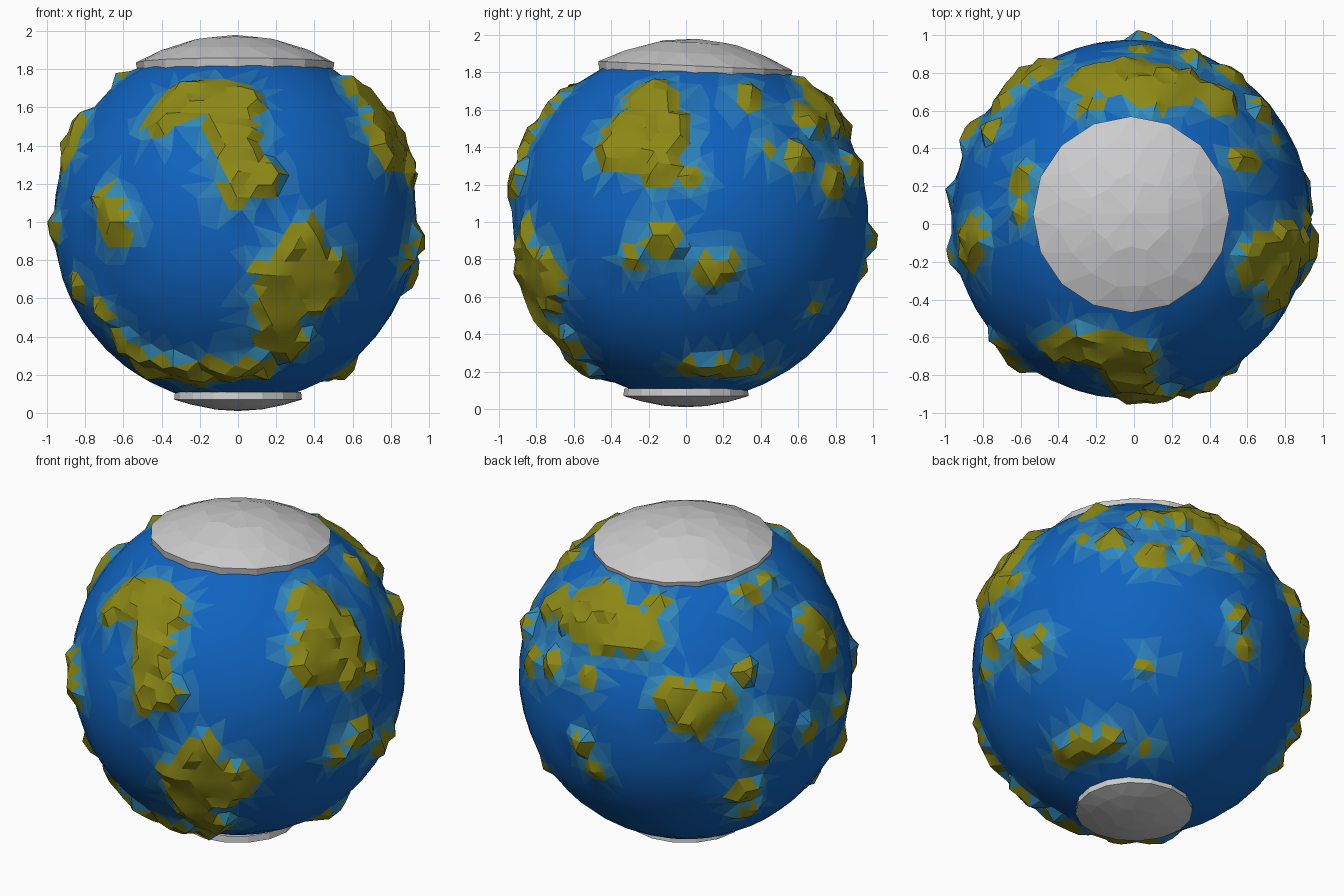
import bpy, bmesh, math, random
from mathutils import Vector, Matrix, noise

if "Cube" in bpy.data.objects:
    bpy.data.objects.remove(bpy.data.objects["Cube"])

random.seed(4)
CENTRE = Vector((-0.015, 0.025, 1.0))
R = 0.95
blobs = []  # (unit direction, radius) discs which merge into land


def land(azimuth, elevation, spots):
    """Place land discs as seen from one direction: (across, up, radius)."""
    a, e = math.radians(azimuth), math.radians(elevation)
    toward = Vector((math.cos(a) * math.cos(e), math.sin(a) * math.cos(e), math.sin(e)))
    right = Vector((-math.sin(a), math.cos(a), 0))
    up = toward.cross(right)
    for u, v, r in spots:
        u, v = u / 0.99, v / 0.99
        w = math.sqrt(max(0.0, 1 - u * u - v * v))
        blobs.append(((right * u + up * v + toward * w).normalized(), r))


# Front upper continent
land(-90, 0, [(-.42, .54, .08), (-.28, .65, .12), (-.06, .64, .18), (.0, .47, .13),
              (.03, .32, .12), (.16, .23, .08), (.0, .17, .08)])
# Front lower continent and its southern tail
land(-90, 0, [(.36, -.17, .14), (.25, -.3, .14), (.49, -.3, .15), (.4, -.08, .08),
              (.25, -.45, .15), (.42, -.42, .1), (.2, -.6, .1), (.3, -.66, .1),
              (.15, -.77, .08), (.05, -.79, .09)])
# Southern arc and left islands
land(-90, 0, [(-.59, -.65, .08), (-.45, -.77, .13), (-.27, -.82, .13), (-.1, -.8, .09),
              (-.7, -.5, .06), (-.85, -.36, .06), (-.69, .12, .07), (-.64, -.02, .1)])
# Right continent
land(0, 0, [(-.33, .45, .18), (-.2, .5, .19), (-.22, .68, .13), (-.17, .3, .11),
            (-.43, .4, .11), (.0, .25, .05)])
# Right islands
land(0, 0, [(-.31, -.2, .06), (-.17, -.12, .1), (.11, -.27, .09), (.2, -.25, .06),
            (.02, -.8, .07), (.13, -.81, .07), (.32, .67, .05), (.43, .4, .04)])
# Back continent, seen from the top
land(-90, 90, [(-.14, .76, .11), (.02, .77, .14), (.17, .74, .13), (.32, .74, .09),
               (-.3, .76, .06), (.46, .66, .06), (.57, .32, .04)])
# Back and left land
land(128, 30, [(-.62, .32, .13), (-.78, .38, .1), (-.5, .4, .1), (-.4, .18, .12),
               (-.28, .1, .07), (-.2, .32, .06), (-.9, .08, .05), (.33, .38, .06),
               (.44, .48, .06), (.0, -.3, .14), (-.15, -.22, .08), (.15, -.24, .1)])
land(128, 30, [(-.65, -.47, .06), (-.57, -.6, .06), (.4, -.41, .08), (.38, -.55, .07),
               (.3, -.76, .08), (.3, -.08, .05), (.72, .2, .1), (.8, .12, .13),
               (.88, -.25, .07), (.7, -.4, .06)])
# Back right land
land(52, -30, [(-.35, -.46, .09), (-.2, -.42, .07), (.02, -.46, .05), (-.2, .75, .08),
               (.05, .68, .08), (.28, .71, .07), (.34, .86, .1), (.5, .8, .1),
               (.53, .65, .05), (.02, .03, .04), (.82, -.53, .06)])


def land_field(d):
    """Positive on land, negative at sea."""
    if d.z > 0.855 or d.z < -0.925:
        return -1
    return max(r - (d - c).length for c, r in blobs) + 0.035 * noise.noise(d * 9)


def material(name, rgb):
    m = bpy.data.materials.new(name)
    m.diffuse_color = (*rgb, 1)
    m.use_nodes = True
    m.node_tree.nodes["Principled BSDF"].inputs["Base Color"].default_value = m.diffuse_color
    return m


def make_object(name, bm):
    me = bpy.data.meshes.new(name)
    bm.to_mesh(me)
    bm.free()
    ob = bpy.data.objects.new(name, me)
    bpy.context.collection.objects.link(ob)
    bpy.ops.object.select_all(action='DESELECT')
    ob.select_set(True)
    bpy.context.view_layer.objects.active = ob
    return ob


# Globe: fine icosphere raised into rough land, then simplified into facets
bm = bmesh.new()
bmesh.ops.create_icosphere(bm, subdivisions=5, radius=1)
for v in bm.verts:
    d = v.co.normalized()
    f = land_field(d)
    h = R + random.uniform(-.002, .002)
    if f > 0:
        h += 0.038 + random.uniform(-.012, .024)
    elif f > -0.07:
        h += 0.012 * (1 + f / 0.07)
    v.co = d * h
globe = make_object("globe", bm)
mod = globe.modifiers.new("simplify", 'DECIMATE')
mod.ratio = 0.5
bpy.ops.object.modifier_apply(modifier=mod.name)

# Colour bands from deep sea through shallows to land
deep, shallow, soil = (Vector(c) for c in ((.005, .125, .52), (.035, .27, .48), (.26, .245, .008)))
STEPS = 4
for i in range(STEPS):
    globe.data.materials.append(material(f"sea_{i}", deep.lerp(shallow, i / (STEPS - 1))))
globe.data.materials.append(material("land", soil))
for p in globe.data.polygons:
    f = land_field(p.center.normalized())
    if f > -0.012:
        p.material_index = STEPS
    else:
        p.material_index = max(0, min(STEPS - 1, int(STEPS * (1 + f / 0.15))))
globe.location = CENTRE
bpy.ops.object.shade_smooth_by_angle(angle=math.radians(22))


# Ice caps: domed faceted slabs with a short rim
def ice_cap(name, radius, dome, rim, sign, edge_centre, tilt):
    bm = bmesh.new()
    n = 16
    rings = []
    for k, (fr, z) in enumerate(((.38, .87), (.72, .5), (1, 0), (.985, None))):
        ring = []
        for i in range(n):
            a = 2 * math.pi * (i + .5 * (k % 2 if k < 3 else 0)) / n
            j = random.uniform(-.05, .05) if k < 2 else 0
            rr = radius * (fr + j)
            h = -rim if z is None else dome * (1 - (fr + j) ** 2)
            ring.append(bm.verts.new((rr * math.cos(a), rr * math.sin(a), h)))
        rings.append(ring)
    top = bm.verts.new((0, 0, dome))
    for i in range(n):
        j = (i + 1) % n
        bm.faces.new((top, rings[0][i], rings[0][j]))
        for k in range(3):
            a, b = rings[k], rings[k + 1]
            if k == 1:
                bm.faces.new((a[i], b[i], b[j]))
                bm.faces.new((a[i], b[j], a[j]))
            else:
                bm.faces.new((a[i], b[i], a[j]))
                bm.faces.new((b[i], b[j], a[j]))
    if sign < 0:
        bm.transform(Matrix.Rotation(math.pi, 4, 'X'))
    bmesh.ops.recalc_face_normals(bm, faces=bm.faces)
    if sum(f.normal.z * sign for f in bm.faces) < 0:
        bmesh.ops.reverse_faces(bm, faces=bm.faces)
    ob = make_object(name, bm)
    ob.location = edge_centre
    ob.rotation_euler.x = tilt
    ob.data.materials.append(ice)


ice = material("ice", (.8, .8, .8))
ice_cap("north_ice", .52, .145, .045, 1, (-.015, .05, 1.835), math.radians(-2.7))
ice_cap("south_ice", .335, .06, .04, -1, (0, .0, .07), 0)
